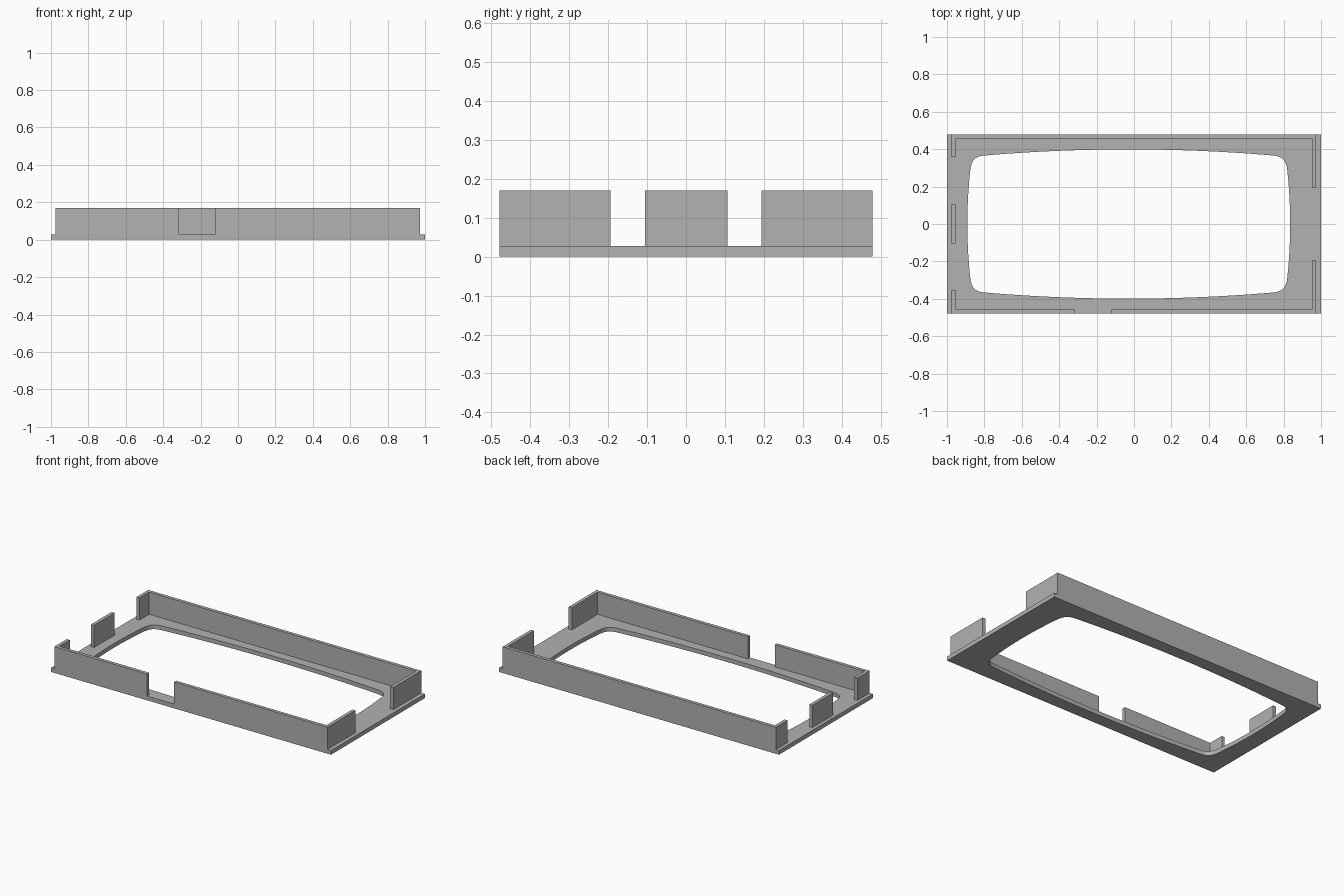
import bpy, bmesh, math
from mathutils import Vector

if "Cube" in bpy.data.objects:
    bpy.data.objects.remove(bpy.data.objects["Cube"])

W, D = 1.0, 0.479            # half width and half depth of the plate
PLATE, TOP = 0.027, 0.17     # plate thickness, top of the walls
T = 0.022                    # wall thickness
XL, XR = -0.977, 0.974       # outer faces of the side walls

grey = bpy.data.materials.new("plain grey")
grey.diffuse_color = (0.445, 0.445, 0.445, 1)
grey.use_nodes = True
grey.node_tree.nodes["Principled BSDF"].inputs["Base Color"].default_value = grey.diffuse_color


def prism(name, loops, z0, z1):
    """Solid from an outer outline and optional hole outlines."""
    bm = bmesh.new()
    for pts in loops:
        vs = [bm.verts.new((x, y, z0)) for x, y in pts]
        for a, b in zip(vs, vs[1:] + vs[:1]):
            bm.edges.new((a, b))
    bmesh.ops.triangle_fill(bm, edges=bm.edges[:], use_beauty=True)
    res = bmesh.ops.extrude_face_region(bm, geom=bm.faces[:], use_keep_orig=True)
    top = [g for g in res["geom"] if isinstance(g, bmesh.types.BMVert)]
    bmesh.ops.translate(bm, verts=top, vec=(0, 0, z1 - z0))
    bmesh.ops.recalc_face_normals(bm, faces=bm.faces[:])
    me = bpy.data.meshes.new(name)
    bm.to_mesh(me)
    bm.free()
    me.materials.append(grey)
    ob = bpy.data.objects.new(name, me)
    bpy.context.collection.objects.link(ob)
    return ob


# Opening: bowed sides with rounded corners, built from one quarter
CX, HX, HY = -0.028, 0.863, 0.399      # centre and half sizes at mid-sides
EX, EY = 0.775, 0.292                  # where the corner rounding starts
BX, BY = 0.847, 0.366                  # half sizes at the corners
quarter = []
for i in range(9):                     # bowed end, from the middle upward
    t = i / 8
    quarter.append((HX - (HX - BX) * t * t, EY * t))
P = [Vector(p) for p in ((BX, EY), (0.842, 0.338), (0.822, 0.361), (EX, BY))]
for i in range(1, 8):                  # rounded corner
    t = i / 8
    s = 1 - t
    p = P[0]*s**3 + P[1]*3*s*s*t + P[2]*3*s*t*t + P[3]*t**3
    quarter.append((p.x, p.y))
for i in range(13):                    # bowed long side, back to the middle
    t = 1 - i / 12
    quarter.append((EX * t, HY - (HY - BY) * t * t))
half = quarter + [(-x, y) for x, y in quarter[-2::-1]]
opening = [(CX + x, y) for x, y in half + [(x, -y) for x, y in half[-2:0:-1]]]

plate = prism("base_plate", [[(-W, -D), (W, -D), (W, D), (-W, D)], opening], 0, PLATE)
bpy.context.view_layer.objects.active = plate
plate.select_set(True)
bpy.ops.object.shade_smooth_by_angle(angle=math.radians(30))

# Upright walls standing on the plate
walls = {
    "back_wall": [(XL, 0.358), (XL, D), (XR, D), (XR, 0.194), (XR - T, 0.194),
                  (XR - T, D - T), (XL + T, D - T), (XL + T, 0.358)],
    "front_left_wall": [(XL, -0.353), (XL, -D), (-0.315, -D), (-0.315, -D + T),
                        (XL + T, -D + T), (XL + T, -0.353)],
    "front_right_wall": [(-0.122, -D), (XR, -D), (XR, -0.194), (XR - T, -0.194),
                         (XR - T, -D + T), (-0.122, -D + T)],
    "left_tab": [(XL, -0.105), (XL + T, -0.105), (XL + T, 0.106), (XL, 0.106)],
}
for name, outline in walls.items():
    prism(name, [outline], PLATE, TOP)
